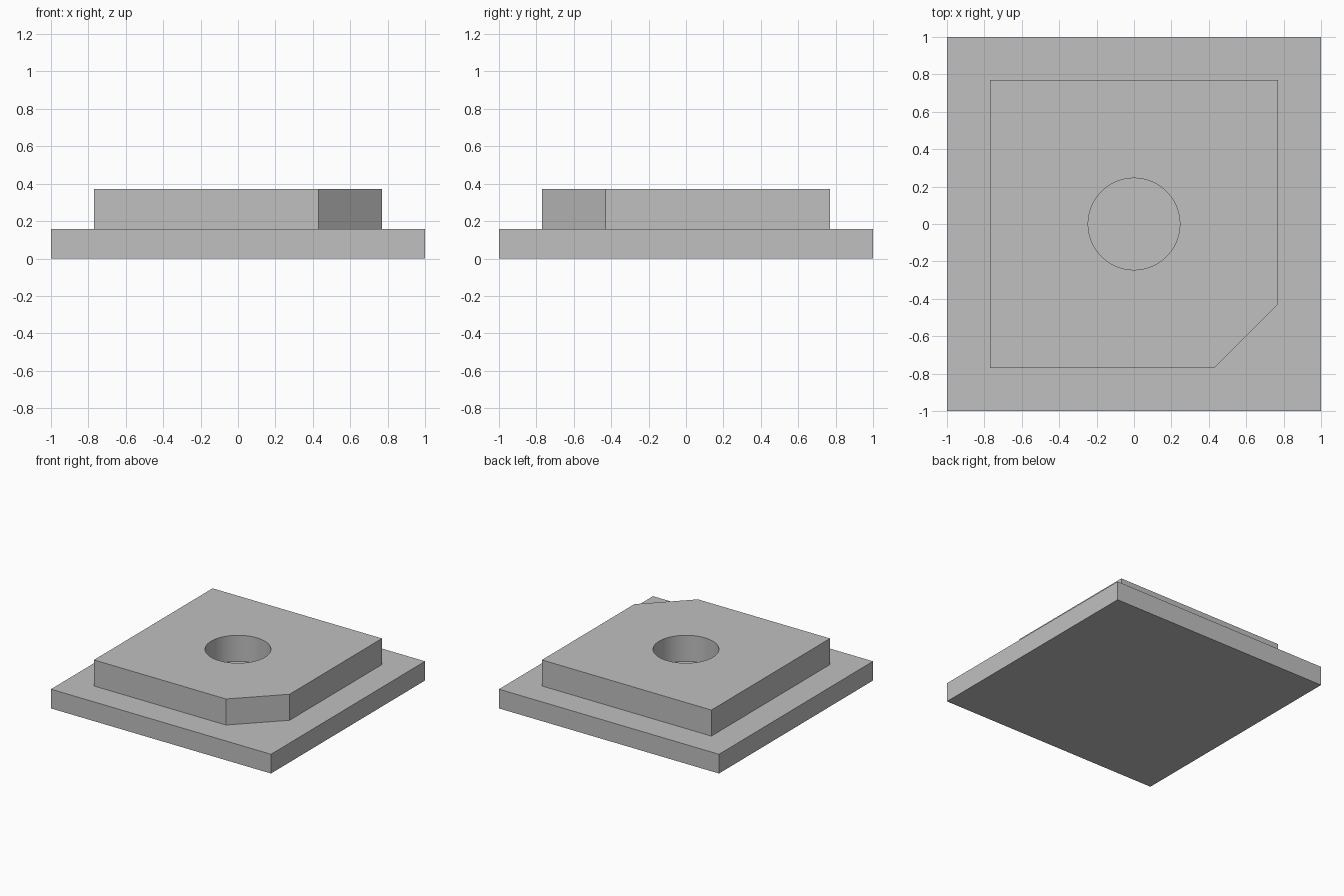
import bpy
import bmesh

BASE_TOP = 0.158
BLOCK_TOP = 0.372
HALF = 0.77
CUT = 0.43
HOLE_RADIUS = 0.245

default_cube = bpy.data.objects.get("Cube")
if default_cube:
    bpy.data.objects.remove(default_cube, do_unlink=True)

grey = bpy.data.materials.new("light_grey")
grey.use_nodes = True
grey.diffuse_color = (0.53, 0.53, 0.53, 1)
grey.node_tree.nodes["Principled BSDF"].inputs["Base Color"].default_value = grey.diffuse_color


def prism(name, outline, bottom, top):
    """Extrude a flat outline from one height to another."""
    bm = bmesh.new()
    face = bm.faces.new([bm.verts.new((x, y, bottom)) for x, y in outline])
    result = bmesh.ops.extrude_face_region(bm, geom=[face], use_keep_orig=True)
    raised = [g for g in result["geom"] if isinstance(g, bmesh.types.BMVert)]
    bmesh.ops.translate(bm, verts=raised, vec=(0, 0, top - bottom))
    bmesh.ops.recalc_face_normals(bm, faces=bm.faces)
    mesh = bpy.data.meshes.new(name)
    bm.to_mesh(mesh)
    bm.free()
    mesh.materials.append(grey)
    obj = bpy.data.objects.new(name, mesh)
    bpy.context.collection.objects.link(obj)
    return obj


# Square base plate
prism("base_plate", [(-1, -1), (1, -1), (1, 1), (-1, 1)], 0, BASE_TOP)

# Raised block with one cut-off corner
block = prism("raised_block",
              [(-HALF, -HALF), (CUT, -HALF), (HALF, -CUT), (HALF, HALF), (-HALF, HALF)],
              BASE_TOP, BLOCK_TOP)

# Round hole down to the base plate
bpy.ops.mesh.primitive_cylinder_add(vertices=96, radius=HOLE_RADIUS, depth=1,
                                    location=(0, 0, BASE_TOP))
cutter = bpy.context.object
cutter.name = "hole_cutter"
cutter.hide_render = True
cutter.data.materials.append(grey)

bpy.ops.object.select_all(action="DESELECT")
block.select_set(True)
bpy.context.view_layer.objects.active = block
hole = block.modifiers.new("hole", "BOOLEAN")
hole.operation = "DIFFERENCE"
hole.solver = "EXACT"
hole.object = cutter
bpy.ops.object.modifier_apply(modifier=hole.name)
bpy.data.objects.remove(cutter, do_unlink=True)
bpy.ops.object.shade_smooth_by_angle(angle=0.5)
